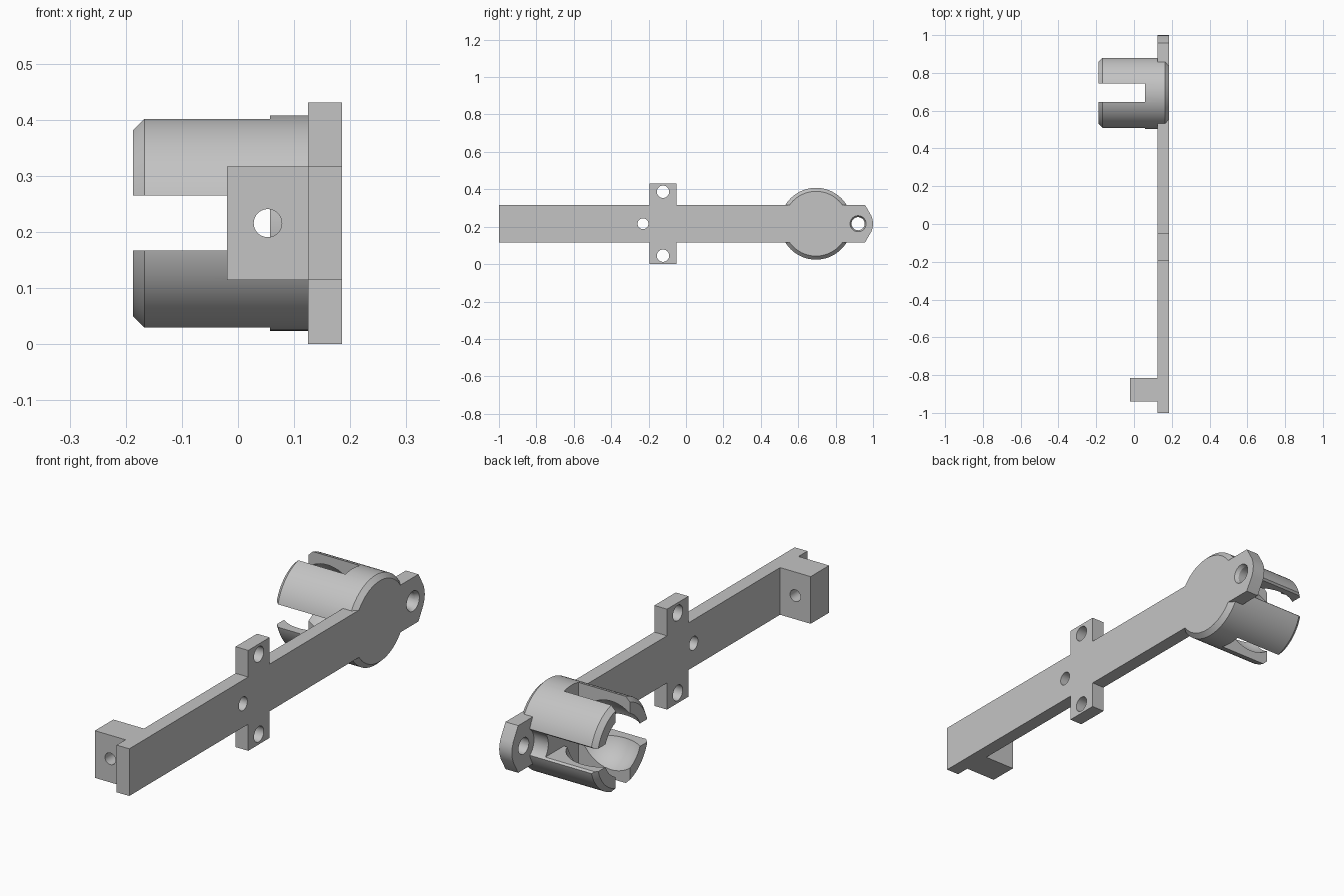
import bpy, bmesh, math
from mathutils import Matrix, Vector

cube = bpy.data.objects.get("Cube")
if cube:
    bpy.data.objects.remove(cube, do_unlink=True)

grey = bpy.data.materials.new("light grey")
grey.use_nodes = True
grey.diffuse_color = (0.55, 0.55, 0.55, 1)
grey.node_tree.nodes["Principled BSDF"].inputs["Base Color"].default_value = grey.diffuse_color

MID = 0.216                # height of the arm's centre line
CUP_Y = 0.695              # centre of the socket
BACK, FACE = 0.125, 0.185  # the plate's two sides in x


def make(name, bm):
    bmesh.ops.recalc_face_normals(bm, faces=bm.faces)
    mesh = bpy.data.meshes.new(name)
    bm.to_mesh(mesh)
    bm.free()
    mesh.materials.append(grey)
    obj = bpy.data.objects.new(name, mesh)
    bpy.context.collection.objects.link(obj)
    return obj


def box(name, low, high):
    bm = bmesh.new()
    low, high = Vector(low), Vector(high)
    size = Matrix.Diagonal((high - low).to_4d())
    size[3][3] = 1
    bmesh.ops.create_cube(bm, size=1, matrix=Matrix.Translation((low + high) / 2) @ size)
    return make(name, bm)


def rod(name, centre, radius, length, axis="X", radius2=None):
    bm = bmesh.new()
    turn = Matrix.Rotation(math.pi / 2, 4, "Y" if axis == "X" else "X")
    bmesh.ops.create_cone(bm, cap_ends=True, segments=40, radius1=radius,
                          radius2=radius if radius2 is None else radius2, depth=length,
                          matrix=Matrix.Translation(centre) @ turn)
    return make(name, bm)


def combine(obj, other, operation):
    mod = obj.modifiers.new(operation.lower(), "BOOLEAN")
    mod.operation, mod.solver, mod.object = operation, "EXACT", other
    bpy.context.view_layer.objects.active = obj
    bpy.ops.object.modifier_apply(modifier=mod.name)
    bpy.data.objects.remove(other, do_unlink=True)


# Arm: cross-shaped plate with a rounded point at the back
half = [(-1, .101), (-.195, .101), (-.195, .215), (-.05, .215), (-.05, .101),
        (.957, .101), (.991, .042), (.998, .02)]
outline = half + [(1, 0)] + [(y, -z) for y, z in reversed(half)]
bm = bmesh.new()
face = bm.faces.new([bm.verts.new((BACK, y, MID + z)) for y, z in outline])
side = bmesh.ops.extrude_face_region(bm, geom=[face])
bmesh.ops.translate(bm, vec=(FACE - BACK, 0, 0),
                    verts=[v for v in side["geom"] if isinstance(v, bmesh.types.BMVert)])
arm = make("mounting_arm", bm)

# Block at the front end
combine(arm, box("end_block", (-.02, -.94, MID - .101), (.15, -.815, MID + .101)), "UNION")

# Socket: turned profile with chamfered rims and a spherical bowl
BOWL_X, BOWL_R = -.097, .155
profile = [(FACE, 0), (FACE, .173), (.165, .192), (-.167, .192), (-.187, .173)]
start = math.acos((-.187 - BOWL_X) / BOWL_R)
for i in range(17):
    a = start * (1 - i / 16)
    profile.append((BOWL_X + BOWL_R * math.cos(a), BOWL_R * math.sin(a)))
bm = bmesh.new()
verts = [bm.verts.new((x, CUP_Y, MID + r)) for x, r in profile]
edges = [bm.edges.new(pair) for pair in zip(verts, verts[1:])]
bmesh.ops.spin(bm, geom=verts + edges, cent=(0, CUP_Y, MID), axis=(1, 0, 0),
               angle=math.tau, steps=72, use_duplicate=False)
bmesh.ops.remove_doubles(bm, verts=bm.verts, dist=1e-4)
cup = make("socket", bm)

# Crossed slots that split the socket into four fingers, and screw clearance
SLOT = .049
combine(cup, box("slot", (-.3, CUP_Y - SLOT, -.2), (.057, CUP_Y + SLOT, .7)), "DIFFERENCE")
combine(cup, box("slot", (-.3, .4, MID - SLOT), (.057, 1, MID + SLOT)), "DIFFERENCE")
combine(cup, rod("clearance", (-.0875, .92, MID), .07, .425), "DIFFERENCE")
combine(arm, cup, "UNION")

# Screw holes through the plate
for y, z, r in [(-.123, .171, .033), (-.123, -.171, .033), (-.23, 0, .029), (.92, 0, .035)]:
    combine(arm, rod("hole", (.155, y, MID + z), r, .2), "DIFFERENCE")
combine(arm, rod("countersink", (.18, .92, MID), .035, .022, radius2=.046), "DIFFERENCE")
# Hole through the end block
combine(arm, rod("hole", (.053, -.88, MID), .025, .2, "Y"), "DIFFERENCE")

bpy.ops.object.select_all(action="DESELECT")
arm.select_set(True)
bpy.context.view_layer.objects.active = arm
bpy.ops.object.shade_smooth_by_angle(angle=math.radians(25))
